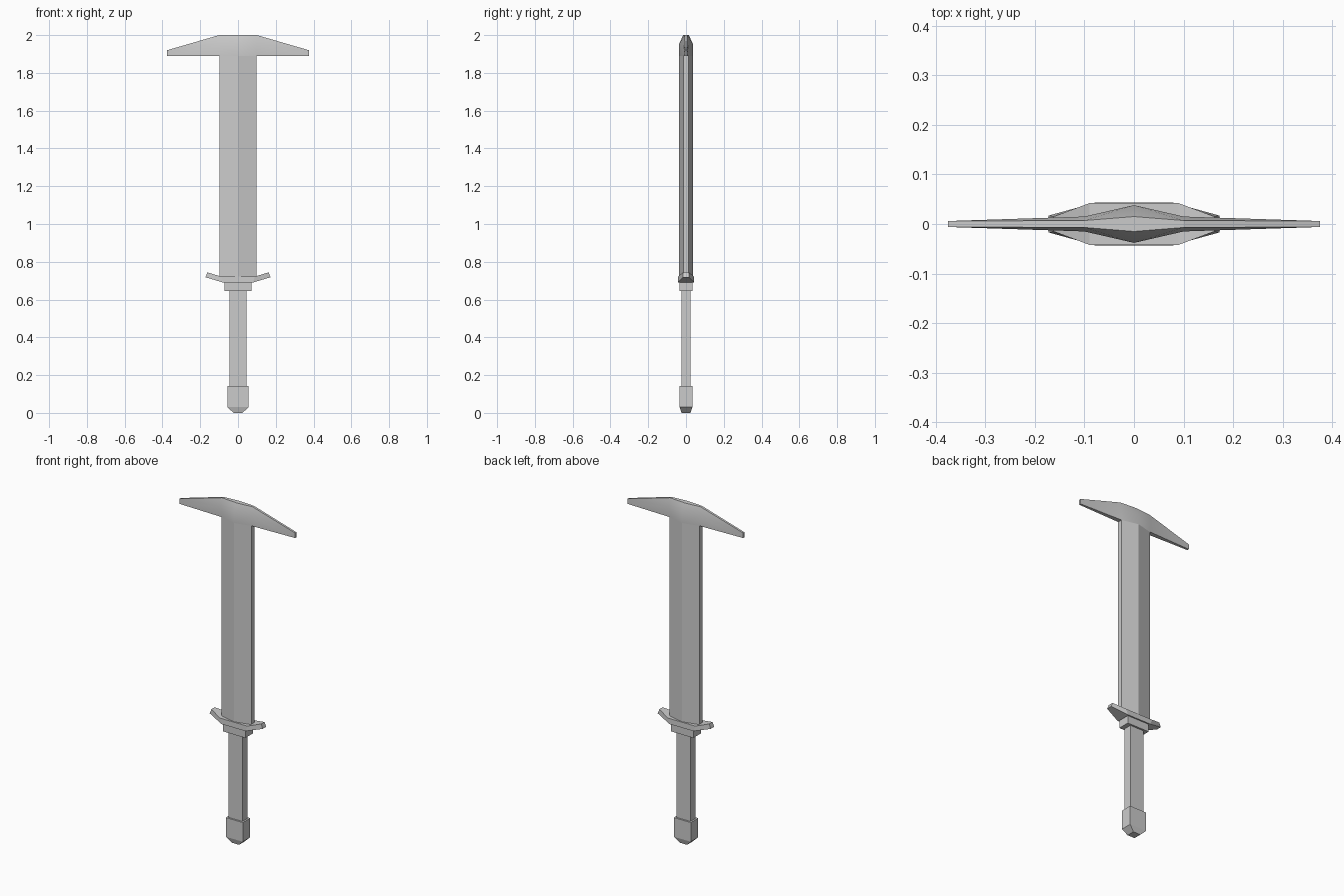
import bpy, bmesh

if "Cube" in bpy.data.objects:
    bpy.data.objects.remove(bpy.data.objects["Cube"])


def finish(name, bm):
    bmesh.ops.recalc_face_normals(bm, faces=bm.faces)
    me = bpy.data.meshes.new(name)
    bm.to_mesh(me)
    bm.free()
    ob = bpy.data.objects.new(name, me)
    bpy.context.collection.objects.link(ob)
    return ob


def quarter_plate(name, pts, faces, rim, smooth_above=9):
    """Front right quarter (x, depth, z) with a rim back to y=0, mirrored in x and y."""
    bm = bmesh.new()
    front = [bm.verts.new((x, -d, z)) for x, d, z in pts]
    back = {i: bm.verts.new((pts[i][0], 0, pts[i][2])) for i in rim}
    for f in faces:
        face = bm.faces.new([front[i] for i in f])
        face.smooth = face.calc_center_median().z > smooth_above
    for a, b in zip(rim, rim[1:]):
        bm.faces.new((front[a], front[b], back[b], back[a]))
    # mirror the quarter into the full part
    for axis in (0, 1):
        geom = bm.verts[:] + bm.edges[:] + bm.faces[:]
        new = bmesh.ops.duplicate(bm, geom=geom)["geom"]
        for v in new:
            if isinstance(v, bmesh.types.BMVert):
                v.co[axis] *= -1
        bmesh.ops.reverse_faces(bm, faces=[f for f in new if isinstance(f, bmesh.types.BMFace)])
        bmesh.ops.remove_doubles(bm, verts=bm.verts[:], dist=1e-5)
    return finish(name, bm)


def stacked_box(name, levels):
    """Rectangular sections (half x, half y, z) joined from bottom to top."""
    bm = bmesh.new()
    rings = [[bm.verts.new((sx * hx, sy * hy, z))
              for sx, sy in ((-1, -1), (1, -1), (1, 1), (-1, 1))]
             for hx, hy, z in levels]
    for lo, hi in zip(rings, rings[1:]):
        for i in range(4):
            j = (i + 1) % 4
            bm.faces.new((lo[i], lo[j], hi[j], hi[i]))
    bm.faces.new(rings[0][::-1])
    bm.faces.new(rings[-1])
    return finish(name, bm)


# Ridged blade ending in a swept T-shaped head
quarter_plate(
    "blade",
    [(0, .038, .71), (.098, .014, .71),
     (0, .038, 1.89), (.098, .014, 1.89),
     (0, .038, 1.95), (.1, .015, 1.95),
     (0, .015, 2.0), (.1, .007, 2.0),
     (.375, .006, 1.89), (.375, .006, 1.92)],
    [(0, 1, 3, 2), (2, 3, 5, 4), (4, 5, 7, 6),
     (3, 8, 5), (8, 9, 5), (5, 9, 7)],
    [0, 1, 3, 8, 9, 7, 6], smooth_above=1.89)

# Crossguard with upturned, tapered ends
quarter_plate(
    "crossguard",
    [(0, .043, .69), (.078, .043, .69), (.172, .017, .718),
     (.162, .015, .744), (.09, .042, .722), (0, .042, .722)],
    [(0, 1, 4, 5), (1, 2, 3, 4)],
    [0, 1, 2, 3, 4, 5])

# Collar, grip and pommel
stacked_box("collar", [(.072, .035, .645), (.072, .035, .692)])
stacked_box("grip", [(.045, .024, .13), (.045, .024, .65)])
stacked_box("pommel", [(.024, .024, 0), (.055, .034, .03), (.055, .034, .143)])
